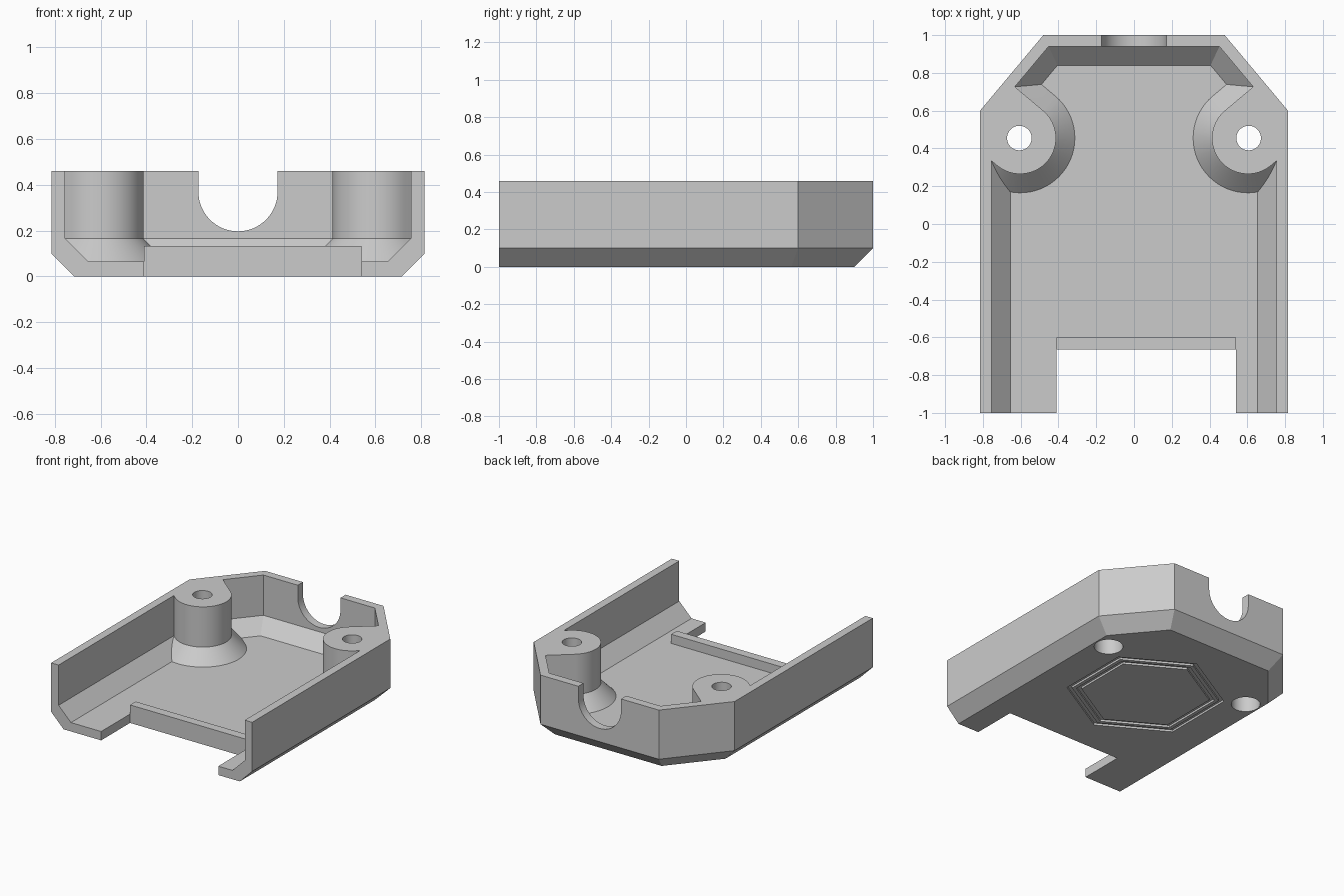
import bpy, bmesh
from math import sin, cos, pi, radians
from mathutils import Vector

cube = bpy.data.objects.get("Cube")
if cube:
    bpy.data.objects.remove(cube, do_unlink=True)

grey = bpy.data.materials.new("plain grey")
grey.use_nodes = True
grey.diffuse_color = (0.6, 0.6, 0.6, 1)
grey.node_tree.nodes["Principled BSDF"].inputs["Base Color"].default_value = (0.6, 0.6, 0.6, 1)

HALF_W, TOP, WALL, FLOOR, CHAMFER = 0.815, 0.46, 0.06, 0.065, 0.10
NORMAL = Vector((0.4, 0.335)).normalized()      # outward direction of the slanted corner walls
REACH = NORMAL.dot(Vector((HALF_W, 0.6)))


def loft(name, rings):
    """Closed solid through a list of rings of 3D points."""
    bm = bmesh.new()
    loops = [[bm.verts.new(p) for p in ring] for ring in rings]
    n = len(loops[0])
    for a, b in zip(loops, loops[1:]):
        for i in range(n):
            j = (i + 1) % n
            bm.faces.new((a[i], a[j], b[j], b[i]))
    bm.faces.new(loops[0])
    bm.faces.new(loops[-1])
    bmesh.ops.recalc_face_normals(bm, faces=bm.faces[:])
    mesh = bpy.data.meshes.new(name)
    bm.to_mesh(mesh)
    bm.free()
    mesh.materials.append(grey)
    obj = bpy.data.objects.new(name, mesh)
    bpy.context.collection.objects.link(obj)
    return obj


def at_z(points, z):
    return [(x, y, z) for x, y in points]


def box(name, x0, x1, y0, y1, z0, z1):
    base = [(x0, y0), (x1, y0), (x1, y1), (x0, y1)]
    return loft(name, [at_z(base, z0), at_z(base, z1)])


def polygon(cx, cy, r, sides):
    return [(cx + r * sin(2 * pi * i / sides), cy + r * cos(2 * pi * i / sides)) for i in range(sides)]


def prism(name, points, z0, z1):
    return loft(name, [at_z(points, z0), at_z(points, z1)])


def combine(target, tool, operation="DIFFERENCE"):
    """Apply a boolean and discard the tool."""
    mod = target.modifiers.new("cut", "BOOLEAN")
    mod.operation, mod.object, mod.solver = operation, tool, "EXACT"
    bpy.context.view_layer.objects.active = target
    bpy.ops.object.modifier_apply(modifier=mod.name)
    bpy.data.objects.remove(tool, do_unlink=True)


def tray_outline(inset, front):
    """Plan of the tray, moved inwards on the sides, corners and back."""
    x, y, c = HALF_W - inset, 1 - inset, REACH - inset
    right = [(x, front), (x, (c - NORMAL.x * x) / NORMAL.y), ((c - NORMAL.y * y) / NORMAL.x, y)]
    return right + [(-px, py) for px, py in reversed(right)]


def post_outline(r, side):
    """Round post, stretched outwards to merge with the corner wall."""
    centre = Vector((0.603, 0.455))
    across = Vector((-NORMAL.y, NORMAL.x))
    pts = [centre + r * (cos(a) * across - sin(a) * NORMAL) for a in (pi * i / 32 for i in range(33))]
    pts += [pts[-1] + NORMAL * 0.6, pts[0] + NORMAL * 0.6]
    return [(side * p.x, p.y) for p in pts]


# Outer body with chamfered bottom edge
tray = loft("tray", [at_z(tray_outline(CHAMFER, -1), 0),
                     at_z(tray_outline(0, -1), CHAMFER),
                     at_z(tray_outline(0, -1), TOP)])

# Cavity, minus the two flared screw posts
cavity = loft("cavity", [at_z(tray_outline(WALL + CHAMFER, -1.1), FLOOR),
                         at_z(tray_outline(WALL, -1.1), FLOOR + CHAMFER),
                         at_z(tray_outline(WALL, -1.1), 0.6)])
for side in (-1, 1):
    combine(cavity, loft("post", [at_z(post_outline(0.30, side), FLOOR - 0.01),
                                  at_z(post_outline(0.19, side), FLOOR + CHAMFER),
                                  at_z(post_outline(0.19, side), 0.7)]))
combine(tray, cavity)

# Raised lip behind the front opening, then the opening itself
combine(tray, box("lip", -0.41, 0.54, -0.75, -0.6, 0.03, 0.132), "UNION")
combine(tray, box("opening", -0.41, 0.54, -1.1, -0.665, -0.1, 0.3))

# Round-bottomed cable notch in the back wall
R = 0.173
arch = [(R * cos(a), 0.37 + R * sin(a)) for a in (pi + pi * i / 32 for i in range(33))]
arch += [(R, 0.7), (-R, 0.7)]
combine(tray, loft("cable_notch", [[(x, y, z) for x, z in arch] for y in (0.88, 1.1)]))

# Screw holes with wider recesses underneath
for side in (-1, 1):
    combine(tray, prism("screw_hole", polygon(side * 0.607, 0.455, 0.065, 48), -0.1, 0.6))
    combine(tray, prism("screw_recess", polygon(side * 0.607, 0.455, 0.098, 48), -0.1, 0.33))

# Two hexagonal grooves on the underside
for outer in (0.54, 0.475):
    groove = prism("groove", polygon(0, 0.12, outer, 6), -0.1, 0.015)
    combine(groove, prism("groove_core", polygon(0, 0.12, outer - 0.035, 6), -0.2, 0.1))
    combine(tray, groove)

# Smooth curves, sharp edges
bpy.ops.object.select_all(action="DESELECT")
tray.select_set(True)
bpy.context.view_layer.objects.active = tray
bpy.ops.object.shade_smooth_by_angle(angle=radians(25))
